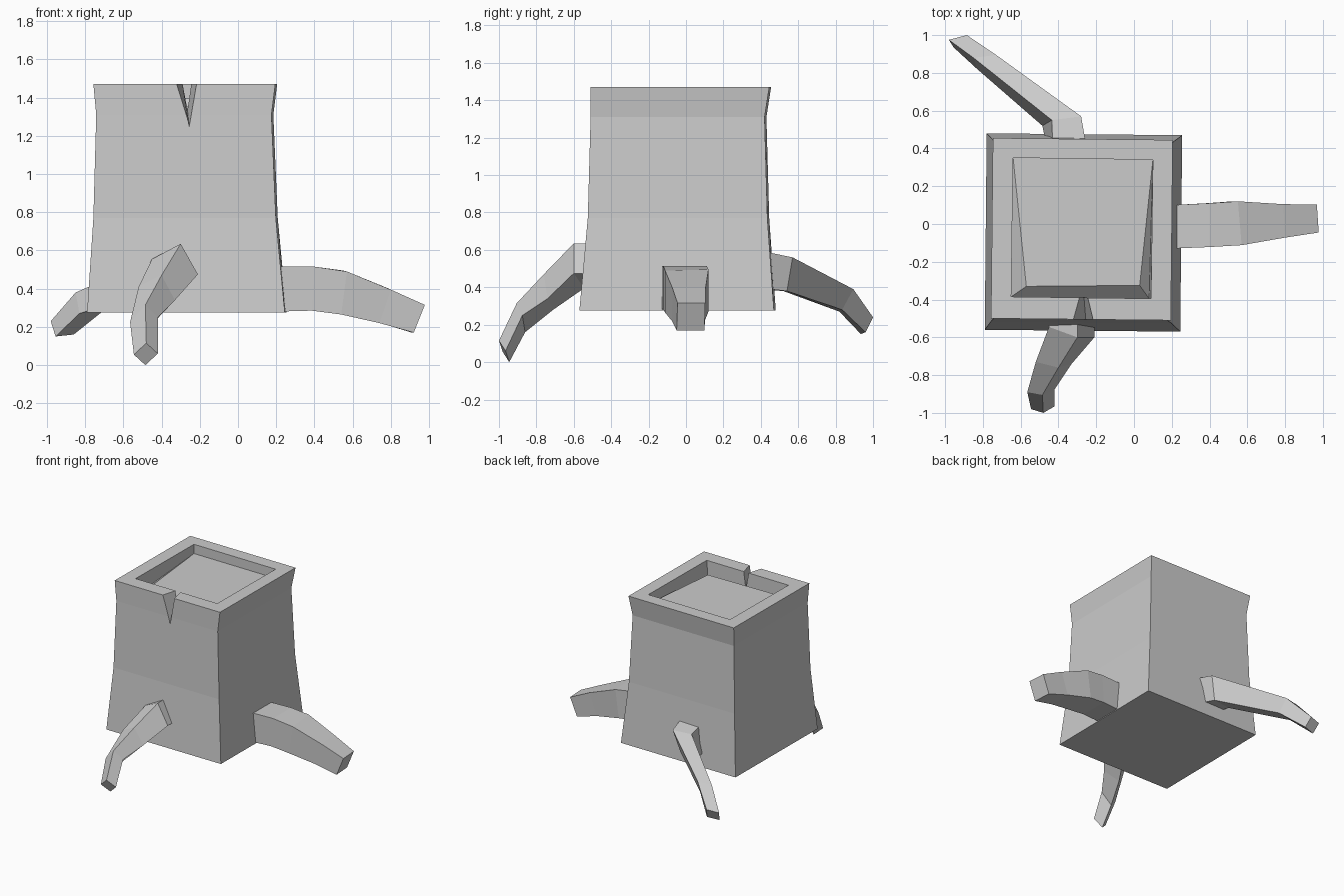
import bpy, bmesh
from mathutils import Vector

if "Cube" in bpy.data.objects:
    bpy.data.objects.remove(bpy.data.objects["Cube"])


def finish(name, bm):
    bmesh.ops.recalc_face_normals(bm, faces=bm.faces)
    me = bpy.data.meshes.new(name)
    bm.to_mesh(me)
    bm.free()
    ob = bpy.data.objects.new(name, me)
    bpy.context.collection.objects.link(ob)
    return ob


def loft(bm, rings, cap_end=True):
    """Skin rings of points; cap the start and optionally the end."""
    loops = [[bm.verts.new(p) for p in r] for r in rings]
    for a, b in zip(loops, loops[1:]):
        n = len(a)
        for i in range(n):
            j = (i + 1) % n
            bm.faces.new((a[i], a[j], b[j], b[i]))
    bm.faces.new(loops[0][::-1])
    if cap_end:
        bm.faces.new(loops[-1])
    return loops


def square(z, x0, x1, y0, y1, skew=0.01):
    """Slightly turned square section of the trunk."""
    return [(x0, y0 + skew, z), (x1 - skew, y0, z), (x1, y1 - skew, z), (x0 + skew, y1, z)]


# Trunk with flared base and top, and a shallow recess in the cut face
bm = bmesh.new()
recess = square(1.405, -0.65, 0.10, -0.395, 0.35)
recess[0] = (-0.65, -0.385, 1.34)
recess[1] = (0.08, -0.395, 1.34)
loops = loft(bm, [
    square(0.285, -0.79, 0.255, -0.57, 0.48),
    square(0.78, -0.757, 0.208, -0.525, 0.445),
    square(1.32, -0.742, 0.185, -0.51, 0.43),
    square(1.48, -0.757, 0.205, -0.51, 0.455),
    square(1.48, -0.65, 0.10, -0.395, 0.35),
    recess,
], cap_end=False)
fl, fr, br, bl = loops[-1]
ml = bm.verts.new((-0.57, -0.33, 1.405))
mr = bm.verts.new((0.03, -0.325, 1.405))
for f in ((fl, fr, mr, ml), (bl, ml, mr, br), (fl, ml, bl), (fr, br, mr)):
    bm.faces.new(f)
trunk = finish("trunk", bm)

# Tapered V notch in the front rim
bm = bmesh.new()
outer = [(-0.335, -0.51, 1.48), (-0.21, -0.51, 1.48), (-0.255, -0.51, 1.255)]
inner = [(-0.30, -0.385, 1.48), (-0.24, -0.385, 1.48), (-0.265, -0.385, 1.35)]
rings = [[], []]
for o, i in zip(outer, inner):
    o, i = Vector(o), Vector(i)
    up = Vector((0, 0, 0.04 if o.z > 1.4 else 0))
    d = i - o
    rings[0].append(o - d * 0.2 + up)
    rings[1].append(i + d * 0.1 + up)
loft(bm, rings)
cutter = finish("notch_cutter", bm)
cutter.hide_render = True
mod = trunk.modifiers.new("notch", 'BOOLEAN')
mod.operation = 'DIFFERENCE'
mod.solver = 'EXACT'
mod.object = cutter
bpy.context.view_layer.objects.active = trunk
bpy.ops.object.modifier_apply(modifier=mod.name)
bpy.data.objects.remove(cutter)


# Roots: each ring is a parallelogram given by three corners
def root(name, rings):
    bm = bmesh.new()
    full = []
    for a, b, c in rings:
        a, b, c = Vector(a), Vector(b), Vector(c)
        full.append([a, b, c, a + c - b])
    loft(bm, full)
    finish(name, bm)


root("right_root", [
    ((0.20, -0.13, 0.29), (0.20, -0.13, 0.525), (0.20, 0.10, 0.525)),
    ((0.385, -0.122, 0.295), (0.40, -0.122, 0.525), (0.40, 0.11, 0.525)),
    ((0.54, -0.112, 0.275), (0.57, -0.112, 0.50), (0.55, 0.12, 0.505)),
    ((0.74, -0.075, 0.23), (0.80, -0.072, 0.405), (0.79, 0.105, 0.41)),
    ((0.92, -0.05, 0.18), (0.978, -0.045, 0.325), (0.968, 0.103, 0.325)),
])
root("front_root", [
    ((-0.45, -0.48, 0.565), (-0.30, -0.48, 0.645), (-0.21, -0.48, 0.485)),
    ((-0.45, -0.545, 0.565), (-0.30, -0.60, 0.645), (-0.21, -0.60, 0.485)),
    ((-0.52, -0.73, 0.42), (-0.40, -0.76, 0.48), (-0.33, -0.74, 0.35)),
    ((-0.565, -0.89, 0.235), (-0.485, -0.905, 0.325), (-0.42, -0.875, 0.26)),
    ((-0.545, -0.98, 0.065), (-0.48, -1.0, 0.125), (-0.42, -0.965, 0.07)),
])
root("back_root", [
    ((-0.46, 0.40, 0.40), (-0.43, 0.40, 0.60), (-0.25, 0.40, 0.605)),
    ((-0.485, 0.52, 0.39), (-0.435, 0.55, 0.57), (-0.28, 0.57, 0.57)),
    ((-0.83, 0.82, 0.28), (-0.85, 0.88, 0.39), (-0.73, 0.895, 0.40)),
    ((-0.955, 0.935, 0.16), (-0.98, 0.975, 0.24), (-0.885, 1.0, 0.25)),
])

# Settle the model on the ground
low = min(v.co.z for o in bpy.data.objects for v in o.data.vertices)
for o in bpy.data.objects:
    o.location.z -= low
